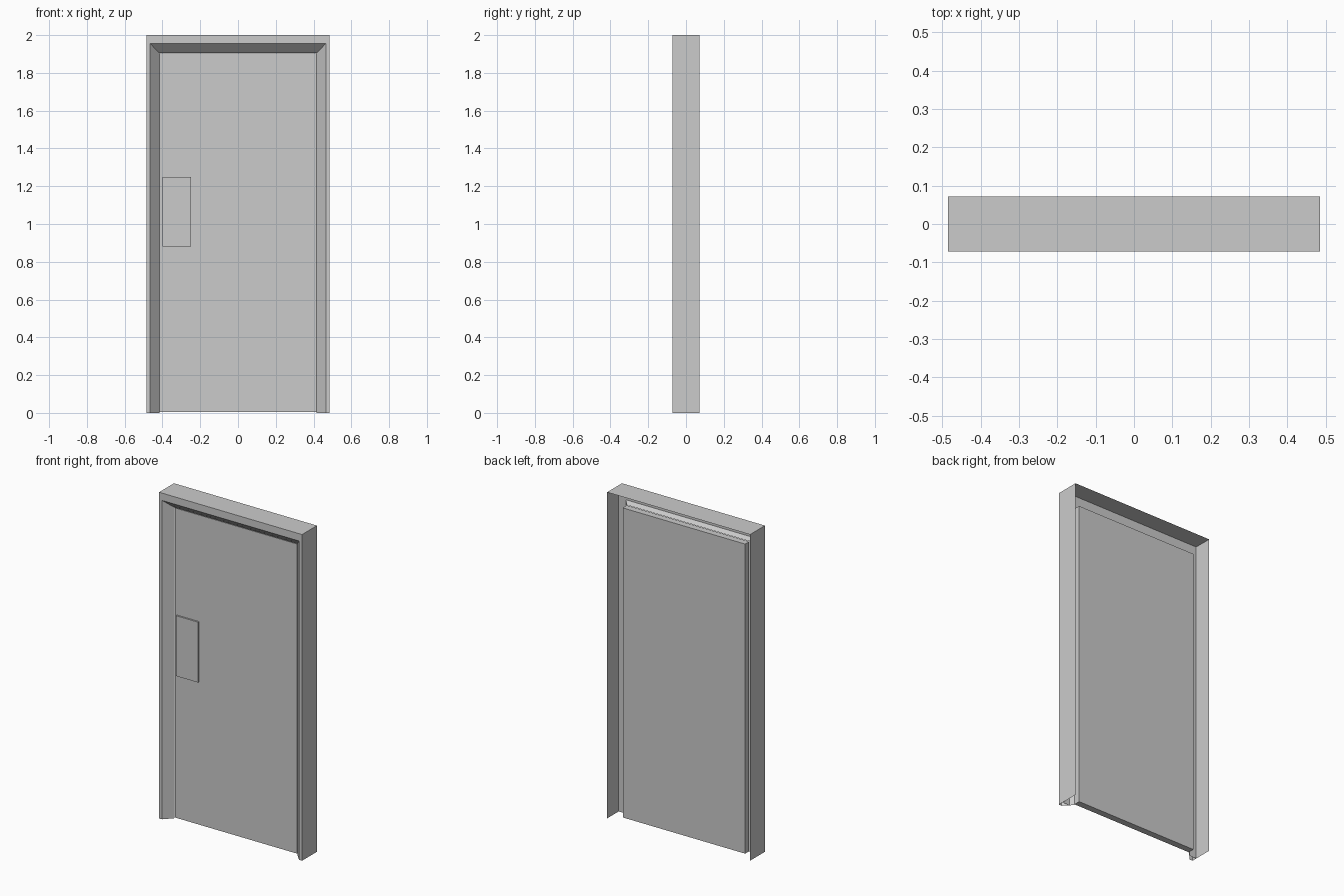
import bpy

if "Cube" in bpy.data.objects:
    bpy.data.objects.remove(bpy.data.objects["Cube"])


def make_object(name, verts, faces):
    mesh = bpy.data.meshes.new(name)
    mesh.from_pydata(verts, [], faces)
    mesh.update()
    obj = bpy.data.objects.new(name, mesh)
    bpy.context.collection.objects.link(obj)
    return obj


def sweep(name, profile):
    """Mitred sweep of (half width, y, height) points around both jambs and the head."""
    verts, faces = [], []
    for x, y, h in profile:
        verts += [(-x, y, 0), (-x, y, h), (x, y, h), (x, y, 0)]
    for i in range(len(profile) - 1):
        for j in range(3):
            a, b = i * 4 + j, i * 4 + 4 + j
            faces.append((a, a + 1, b + 1, b))
    return make_object(name, verts, faces)


def box(name, x0, x1, y0, y1, z0, z1):
    verts = [(x, y, z) for x in (x0, x1) for y in (y0, y1) for z in (z0, z1)]
    faces = [(0, 1, 3, 2), (4, 6, 7, 5), (0, 4, 5, 1),
             (2, 3, 7, 6), (0, 2, 6, 4), (1, 5, 7, 3)]
    return make_object(name, verts, faces)


# Thin frame, open at the back: outer wall, front lip, splayed reveal
sweep("door_frame", [(0.485, 0.072, 2.0), (0.485, -0.072, 2.0),
                     (0.465, -0.072, 1.955), (0.416, -0.02, 1.905)])

# Backing sheet closing the hollow behind the reveal
sweep("frame_backing", [(0.485, -0.04, 2.0), (0.435, -0.04, 1.924)])

# Door leaf and the lock plate on its front
box("door_leaf", -0.415, 0.415, -0.02, 0.02, 0.005, 1.903)
box("lock_plate", -0.40, -0.25, -0.03, -0.02, 0.88, 1.25)
